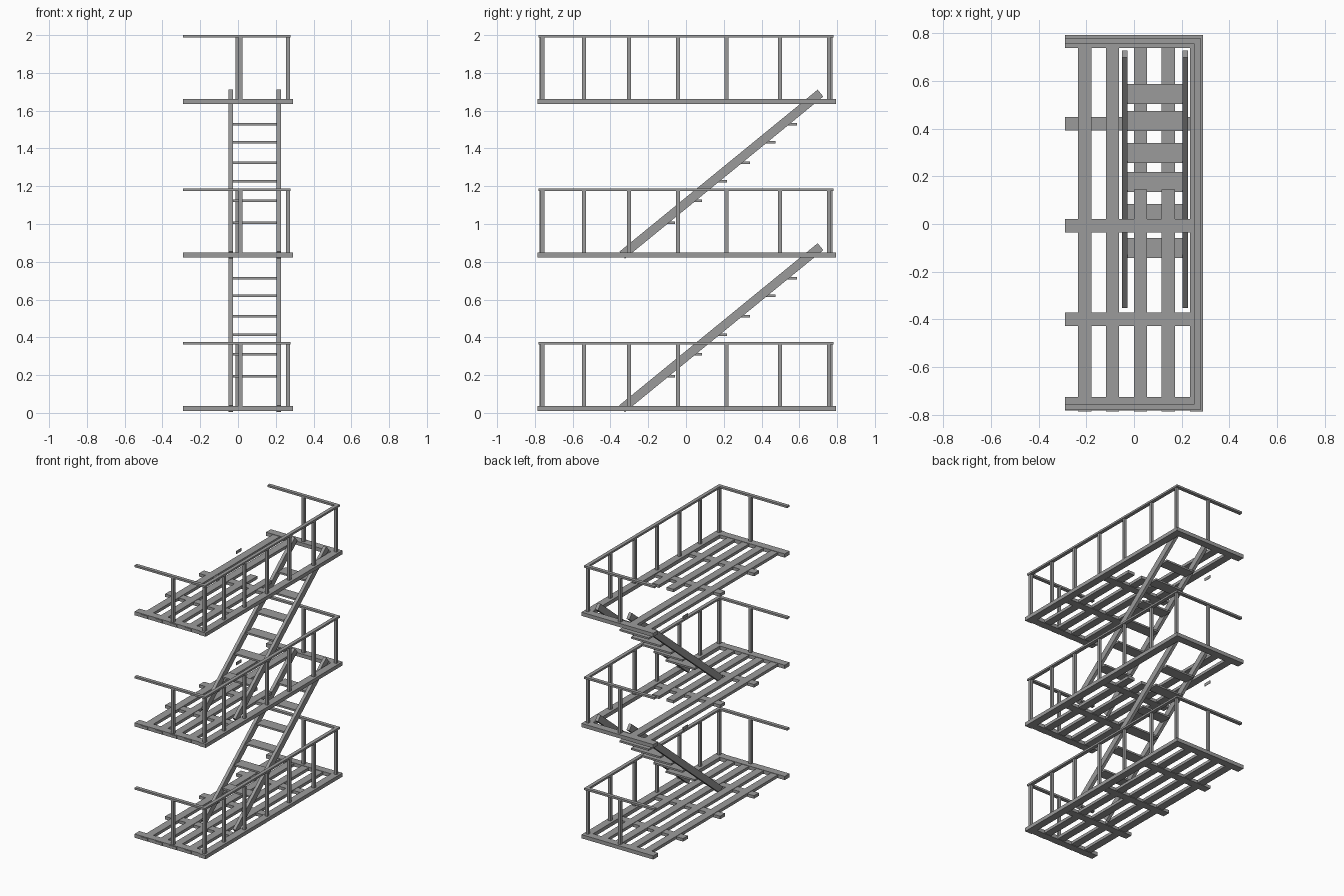
import bpy, math

if "Cube" in bpy.data.objects:
    bpy.data.objects.remove(bpy.data.objects["Cube"])

FLOOR_STEP = 0.813      # height between landings

steel = bpy.data.materials.new("grey_steel")
steel.diffuse_color = (0.33, 0.33, 0.33, 1)
steel.use_nodes = True
steel.node_tree.nodes["Principled BSDF"].inputs["Base Color"].default_value = steel.diffuse_color


def make(name, boxes):
    """One object from boxes given as (x0, x1, y0, y1, z0, z1)."""
    verts, faces = [], []
    for x0, x1, y0, y1, z0, z1 in boxes:
        b = len(verts)
        verts += [(x, y, z) for z in (z0, z1)
                  for x, y in ((x0, y0), (x1, y0), (x1, y1), (x0, y1))]
        faces += [[b + i for i in f] for f in (
            (3, 2, 1, 0), (4, 5, 6, 7), (0, 1, 5, 4),
            (1, 2, 6, 5), (2, 3, 7, 6), (3, 0, 4, 7))]
    me = bpy.data.meshes.new(name)
    me.from_pydata(verts, [], faces)
    me.materials.append(steel)
    ob = bpy.data.objects.new(name, me)
    bpy.context.collection.objects.link(ob)
    return ob


def post(x, y, z):
    r = 0.01
    return (x - r, x + r, y - r, y + r, z + 0.03, z + 0.366)


def landing(level):
    z = level * FLOOR_STEP
    opening = level > 0          # stair hole in the raised landings

    # outer frame: wall side left open
    make(f"landing_frame_{level}", [
        (0.235, 0.29, -0.787, 0.793, z + 0.01, z + 0.037),
        (-0.29, 0.235, 0.738, 0.793, z + 0.01, z + 0.037),
        (-0.29, 0.235, -0.781, -0.726, z + 0.01, z + 0.037)])

    # bearers crossing under the slats
    bearers = []
    for y in (-0.40, -0.008, 0.42):
        x1 = -0.287 if opening and y > 0.2 else 0.235
        bearers.append((-0.29, x1, y - 0.028, y + 0.028, z + 0.009, z + 0.031))
    make(f"landing_bearers_{level}", bearers)

    # long floor slats
    slats = []
    for i, x in enumerate((-0.207, -0.09, 0.027, 0.144)):
        y1 = 0.145 if opening and i > 1 else 0.745
        slats.append((x - 0.028, x + 0.028, -0.787, y1, z + 0.013, z + 0.034))
    make(f"landing_slats_{level}", slats)

    # posts along the outer side and one on each end
    posts = [post(0.264, y, z) for y in
             (-0.76, -0.54, -0.302, -0.043, 0.215, 0.498, 0.756)]
    posts += [post(0.013, -0.766, z), post(-0.004, 0.766, z)]
    make(f"railing_posts_{level}", posts)

    # handrail on three sides
    t0, t1 = z + 0.361, z + 0.375
    make(f"handrail_{level}", [
        (0.253, 0.279, -0.78, 0.78, t0, t1),
        (-0.29, 0.253, -0.78, -0.754, t0, t1),
        (-0.29, 0.253, 0.754, 0.78, t0, t1)])


def stair(level):
    z = level * FLOOR_STEP
    # sloping side beams
    (ya, za), (yb, zb) = (-0.338, 0.022), (0.712, 0.880)
    half = math.hypot(yb - ya, zb - za) / 2
    for side, x in (("left", -0.039), ("right", 0.215)):
        beam = make(f"stair_stringer_{side}_{level}",
                    [(-0.0115, 0.0115, -half, half, -0.0235, 0.0235)])
        beam.location = (x, (ya + yb) / 2, z + (za + zb) / 2)
        beam.rotation_euler.x = math.atan2(zb - za, yb - ya)

    # flat treads between them
    treads = ((-0.10, 0.193), (0.042, 0.31), (0.176, 0.413),
              (0.298, 0.512), (0.432, 0.619), (0.545, 0.714))
    make(f"stair_treads_{level}", [
        (-0.03, 0.206, y - 0.042, y + 0.042, z + h - 0.0065, z + h + 0.0065)
        for y, h in treads])


for level in range(3):
    landing(level)
for level in range(2):
    stair(level)
